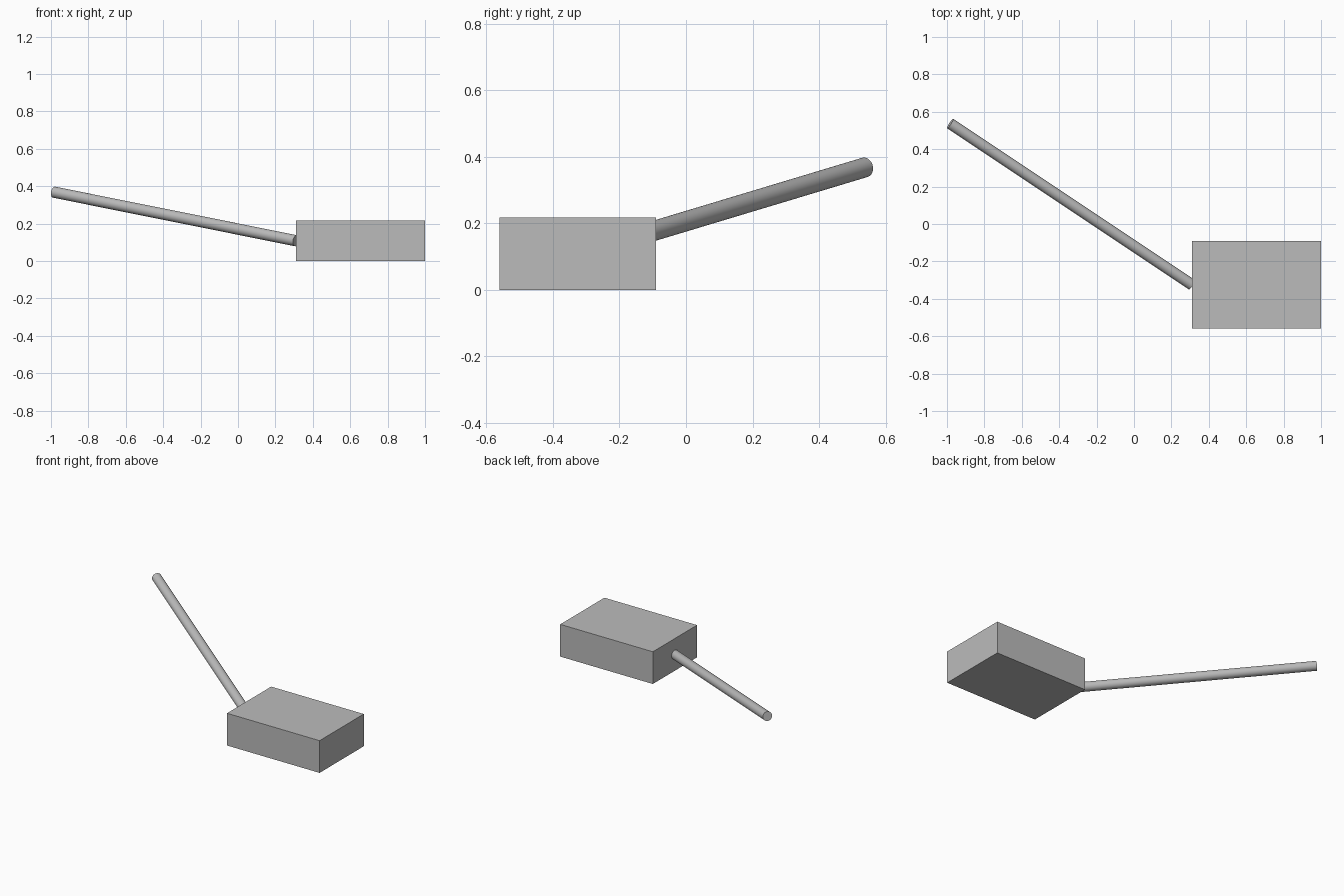
import bpy
import math
from mathutils import Vector

cube = bpy.data.objects.get("Cube")
if cube:
    bpy.data.objects.remove(cube, do_unlink=True)

# Single plain grey for the whole model
grey = bpy.data.materials.new("plain grey")
grey.use_nodes = True
colour = (0.5, 0.5, 0.5, 1)
grey.diffuse_color = colour
grey.node_tree.nodes["Principled BSDF"].inputs["Base Color"].default_value = colour


def finish(name):
    obj = bpy.context.object
    obj.name = name
    obj.data.materials.append(grey)
    return obj


# Block head resting on the ground
low, high = Vector((0.31, -0.56, 0)), Vector((1, -0.09, 0.217))
bpy.ops.mesh.primitive_cube_add(size=1, location=(low + high) / 2)
head = finish("block_head")
head.scale = high - low
bpy.ops.object.transform_apply(location=False, rotation=False, scale=True)

# Round handle rising from the centre of the block's right side
start = Vector((low.x, (low.y + high.y) / 2, high.z / 2))
end = Vector((-0.983, 0.537, 0.368))
axis = end - start
bpy.ops.mesh.primitive_cylinder_add(
    vertices=32, radius=0.03, depth=axis.length,
    location=(start + end) / 2,
    rotation=axis.to_track_quat("Z", "Y").to_euler())
finish("handle")
bpy.ops.object.shade_smooth_by_angle(angle=math.radians(30))
